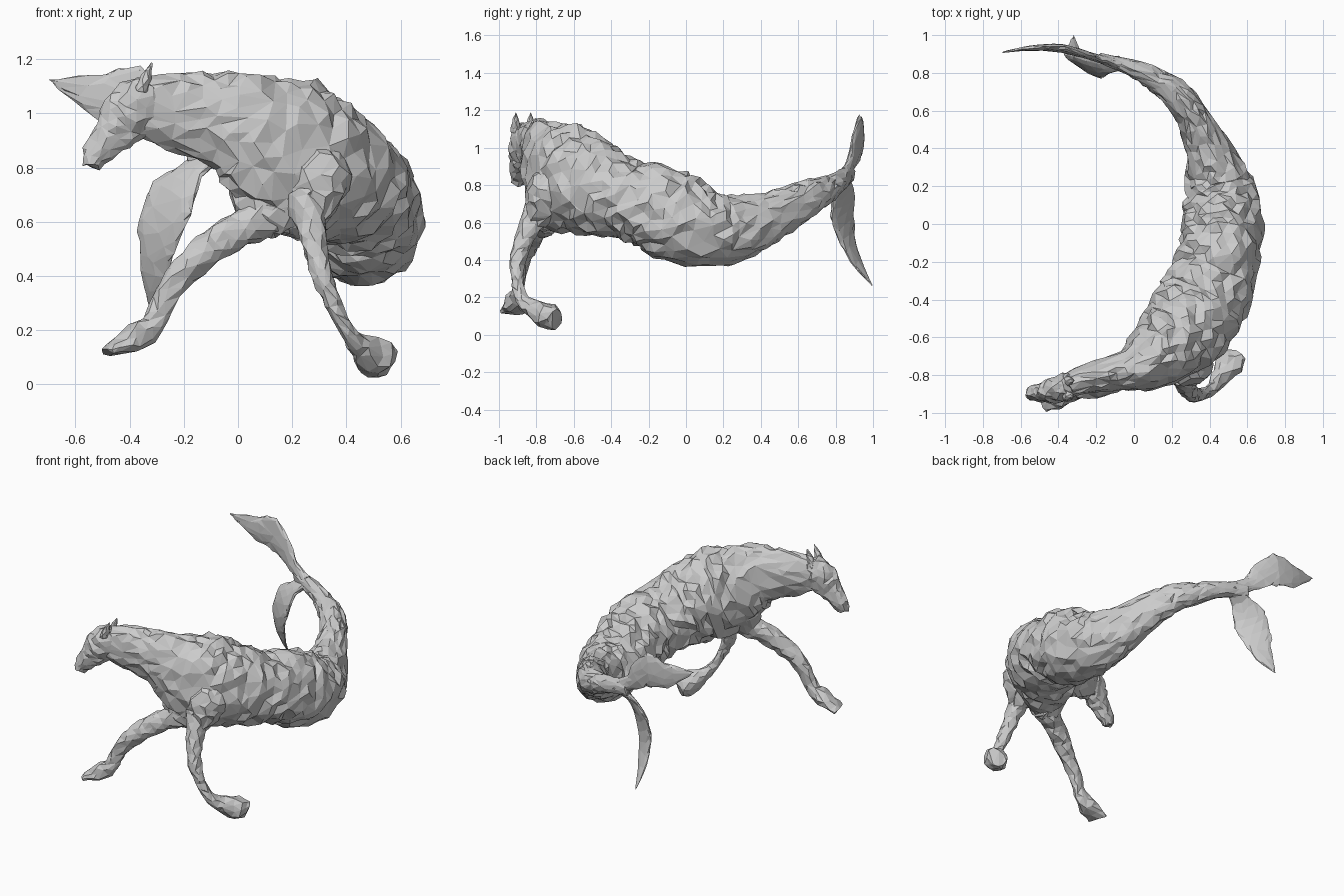
import bpy, bmesh, math, random
from mathutils import Vector

random.seed(7)
stone = bpy.data.materials.new("stone grey")
stone.diffuse_color = (0.6, 0.6, 0.6, 1)


def catmull(a, b, c, d, t):
    return 0.5 * (2*b + (c-a)*t + (2*a-5*b+4*c-d)*t*t + (3*b-a-3*c+d)*t**3)


def resample(stations, step):
    """Smooth the stations (x, y, z, half width, half height) into dense rings."""
    p = [stations[0]] + stations + [stations[-1]]
    rings = []
    for i in range(1, len(p) - 2):
        n = max(1, round((Vector(p[i][:3]) - Vector(p[i+1][:3])).length / step))
        for k in range(n):
            rings.append([catmull(*q, k / n) for q in zip(*p[i-1:i+3])])
    return rings + [list(stations[-1])]


def loft(name, stations, sides, step, rough, ref=(0, 0, 1), keep=0.6):
    """Sweep an ellipse along the stations, crumple it and thin the mesh."""
    rings = resample(stations, step)
    ref = Vector(ref)
    bm = bmesh.new()
    loops = []
    for i, r in enumerate(rings):
        a, b = rings[max(i-1, 0)], rings[min(i+1, len(rings)-1)]
        t = (Vector(b[:3]) - Vector(a[:3])).normalized()
        side = t.cross(ref).normalized()
        up = side.cross(t)
        w, h = max(r[3], .004), max(r[4], .004)
        loop = []
        for k in range(sides):
            ang = math.tau * (k + 0.5 * (i % 2)) / sides
            j = 1 + random.uniform(-rough, rough)
            slide = t * random.uniform(-.3, .3) * step
            loop.append(bm.verts.new(Vector(r[:3]) + side * w * j * math.cos(ang)
                                     + up * h * j * math.sin(ang) + slide))
        loops.append(loop)
    for a, b in zip(loops, loops[1:]):
        for k in range(sides):
            m = (k + 1) % sides
            bm.faces.new((a[k], a[m], b[m], b[k]))
    bm.faces.new(loops[0])
    bm.faces.new(loops[-1])
    bmesh.ops.triangulate(bm, faces=bm.faces[:])
    bmesh.ops.recalc_face_normals(bm, faces=bm.faces[:])
    me = bpy.data.meshes.new(name)
    bm.to_mesh(me)
    bm.free()
    me.materials.append(stone)
    ob = bpy.data.objects.new(name, me)
    bpy.context.collection.objects.link(ob)
    if keep < 1:
        ob.modifiers.new("thin", 'DECIMATE').ratio = keep
    return ob


# Tail, trunk and neck in one curved sweep
loft("body", [
    (-.18, .88, .86, .025, .045),
    (.02, .815, .82, .05, .055),
    (.12, .76, .78, .065, .07),
    (.23, .68, .745, .08, .09),
    (.32, .55, .68, .09, .115),
    (.39, .4, .615, .12, .145),
    (.44, .25, .565, .165, .18),
    (.465, .1, .57, .2, .205),
    (.465, -.03, .615, .215, .235),
    (.45, -.17, .68, .215, .23),
    (.41, -.3, .72, .225, .215),
    (.36, -.42, .755, .235, .235),
    (.28, -.54, .805, .235, .27),
    (.2, -.63, .845, .215, .29),
    (.1, -.71, .9, .165, .255),
    (0, -.76, .96, .12, .2),
    (-.12, -.79, .99, .09, .16),
    (-.25, -.82, 1.01, .08, .14),
    (-.36, -.86, 1.03, .06, .11)], 24, .04, .085, keep=.65)

# Head with jaw and muzzle
loft("head", [
    (-.33, -.85, 1.1, .055, .06),
    (-.38, -.865, 1.03, .07, .1),
    (-.43, -.88, .96, .065, .095),
    (-.48, -.89, .9, .05, .065),
    (-.525, -.895, .85, .042, .05),
    (-.54, -.9, .805, .032, .035)], 14, .03, .12, keep=.8)
for name, y in (("near_ear", -.91), ("far_ear", -.83)):
    loft(name, [(-.36, y, 1.08, .025, .03), (-.34, y, 1.13, .02, .025),
                (-.32, y, 1.18, .004, .004)], 6, .03, .1, ref=(0, 1, 0), keep=1)

# Shoulder muscles above the legs
loft("near_shoulder", [
    (.3, -.71, .88, .05, .06), (.3, -.74, .78, .11, .12),
    (.28, -.77, .68, .09, .1), (.26, -.8, .6, .05, .06)],
    14, .04, .1, ref=(1, 0, 0))
loft("breast", [
    (.08, -.68, .8, .09, .1), (.09, -.73, .7, .1, .12),
    (.14, -.74, .62, .08, .12), (.17, -.74, .56, .04, .06)],
    14, .04, .1, ref=(1, 0, 0))

# Forelegs with flared hooves
loft("reaching_foreleg", [
    (.14, -.73, .64, .08, .09),
    (-.03, -.8, .555, .06, .065),
    (-.14, -.85, .47, .055, .06),
    (-.23, -.88, .38, .045, .05),
    (-.28, -.89, .3, .035, .045),
    (-.315, -.9, .22, .035, .045),
    (-.38, -.91, .175, .06, .055),
    (-.48, -.93, .12, .065, .018)], 10, .04, .13, keep=.8)
loft("bent_foreleg", [
    (.25, -.78, .68, .08, .08),
    (.275, -.85, .55, .055, .05),
    (.31, -.9, .4, .045, .04),
    (.36, -.9, .28, .032, .03),
    (.415, -.87, .18, .035, .03),
    (.46, -.8, .13, .055, .05),
    (.51, -.74, .1, .07, .075),
    (.54, -.7, .08, .05, .065)], 10, .035, .13, ref=(1, 0, .6), keep=.8)

# Forked tail flukes, thin blades
loft("upper_fluke", [
    (-.08, .85, .845, .03, .05),
    (-.2, .88, .91, .02, .05),
    (-.3, .91, 1.0, .022, .085),
    (-.39, .93, 1.06, .022, .11),
    (-.5, .935, 1.065, .016, .085),
    (-.6, .925, 1.095, .01, .045),
    (-.69, .91, 1.12, .004, .004)], 12, .05, .1, keep=.7)
loft("lower_fluke", [
    (-.08, .85, .84, .03, .04),
    (-.17, .84, .79, .02, .06),
    (-.24, .835, .7, .02, .105),
    (-.285, .845, .58, .018, .1),
    (-.305, .88, .46, .014, .07),
    (-.315, .93, .36, .01, .04),
    (-.32, .99, .27, .004, .006)], 12, .05, .1, ref=(.85, -.55, 0), keep=.7)
